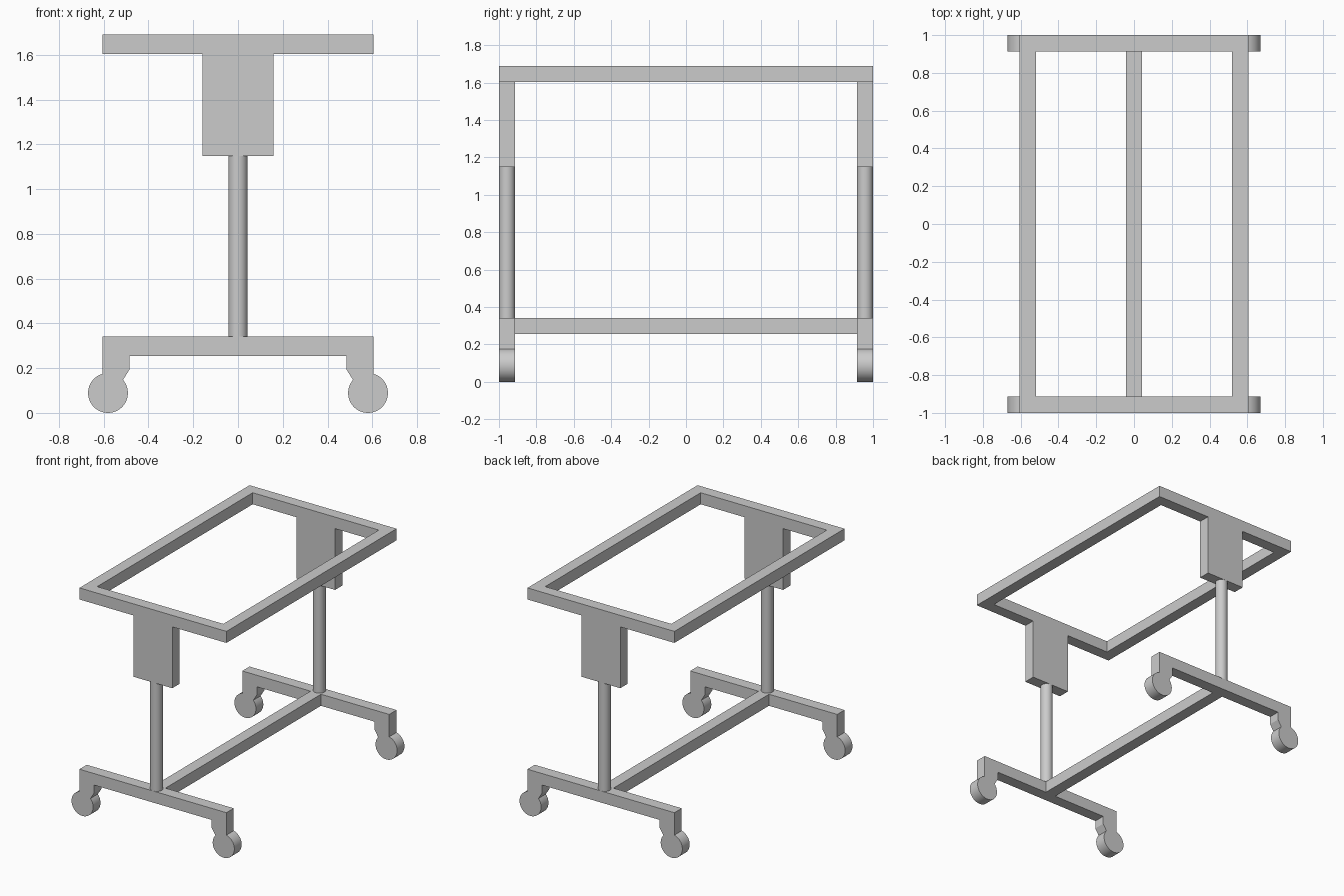
import bpy, bmesh
from math import cos, sin, radians
from mathutils import Vector

if "Cube" in bpy.data.objects:
    bpy.data.objects.remove(bpy.data.objects["Cube"])

HX, HY = 0.605, 1.0         # half width and half length
T = 0.086                   # tube thickness
YC = HY - T / 2             # centre line of the end assemblies
BASE_LO, BASE_HI = 0.255, 0.341
PLATE_LO, TOP_LO, TOP_HI = 1.148, 1.604, 1.69


def extruded(name, faces, offset):
    """Solid made by extruding flat faces (lists of points) along offset."""
    bm = bmesh.new()
    for pts in faces:
        bm.faces.new([bm.verts.new(p) for p in pts])
    bmesh.ops.remove_doubles(bm, verts=bm.verts[:], dist=1e-5)
    ext = bmesh.ops.extrude_face_region(bm, geom=bm.faces[:], use_keep_orig=True)
    moved = [v for v in ext["geom"] if isinstance(v, bmesh.types.BMVert)]
    bmesh.ops.translate(bm, verts=moved, vec=Vector(offset))
    bmesh.ops.recalc_face_normals(bm, faces=bm.faces[:])
    mesh = bpy.data.meshes.new(name)
    bm.to_mesh(mesh)
    bm.free()
    ob = bpy.data.objects.new(name, mesh)
    bpy.context.collection.objects.link(ob)
    return ob


def smooth(ob):
    bpy.ops.object.select_all(action='DESELECT')
    ob.select_set(True)
    bpy.context.view_layer.objects.active = ob
    bpy.ops.object.shade_smooth_by_angle(angle=radians(25))


def rect(x0, x1, z0, z1, y):
    return [(x0, y, z0), (x1, y, z0), (x1, y, z1), (x0, y, z1)]


# Top frame: rectangular ring
outer = [(-HX, -HY), (HX, -HY), (HX, HY), (-HX, HY)]
inner = [(-HX + T, -HY + T), (HX - T, -HY + T), (HX - T, HY - T), (-HX + T, HY - T)]
ring = []
for i in range(4):
    j = (i + 1) % 4
    ring.append([(*p, TOP_LO) for p in (outer[i], outer[j], inner[j], inner[i])])
extruded("top_frame", ring, (0, 0, TOP_HI - TOP_LO))

# Base end outline, right half: crossbar, fork and wheel in one silhouette
WX, WR = 0.581, 0.089
half = [(HX, BASE_HI)]
N = 48
for i in range(N + 1):
    a = radians(74 - i * (74 + 221) / N)
    half.append((WX + WR * cos(a), WR + WR * sin(a)))
half[1] = (HX, half[1][1])
half += [(0.484, 0.195), (0.484, BASE_LO)]
outline = half + [(-x, z) for x, z in reversed(half)]

for label, y in (("front", -HY), ("back", HY - T)):
    smooth(extruded(label + "_base_with_casters",
                    [[(x, y, z) for x, z in outline]], (0, T, 0)))
    # Upright plate under the top frame
    extruded(label + "_plate", [rect(-0.159, 0.159, PLATE_LO, TOP_LO, y)], (0, T, 0))
    # Round post
    bpy.ops.mesh.primitive_cylinder_add(
        vertices=48, radius=T / 2, depth=PLATE_LO - BASE_HI,
        location=(0, y + T / 2, (PLATE_LO + BASE_HI) / 2))
    post = bpy.context.object
    post.name = label + "_post"
    smooth(post)

# Long floor beam joining the two bases
extruded("base_beam", [rect(-T / 2, T / 2, BASE_LO, BASE_HI, -HY + T)],
         (0, 2 * (HY - T), 0))
